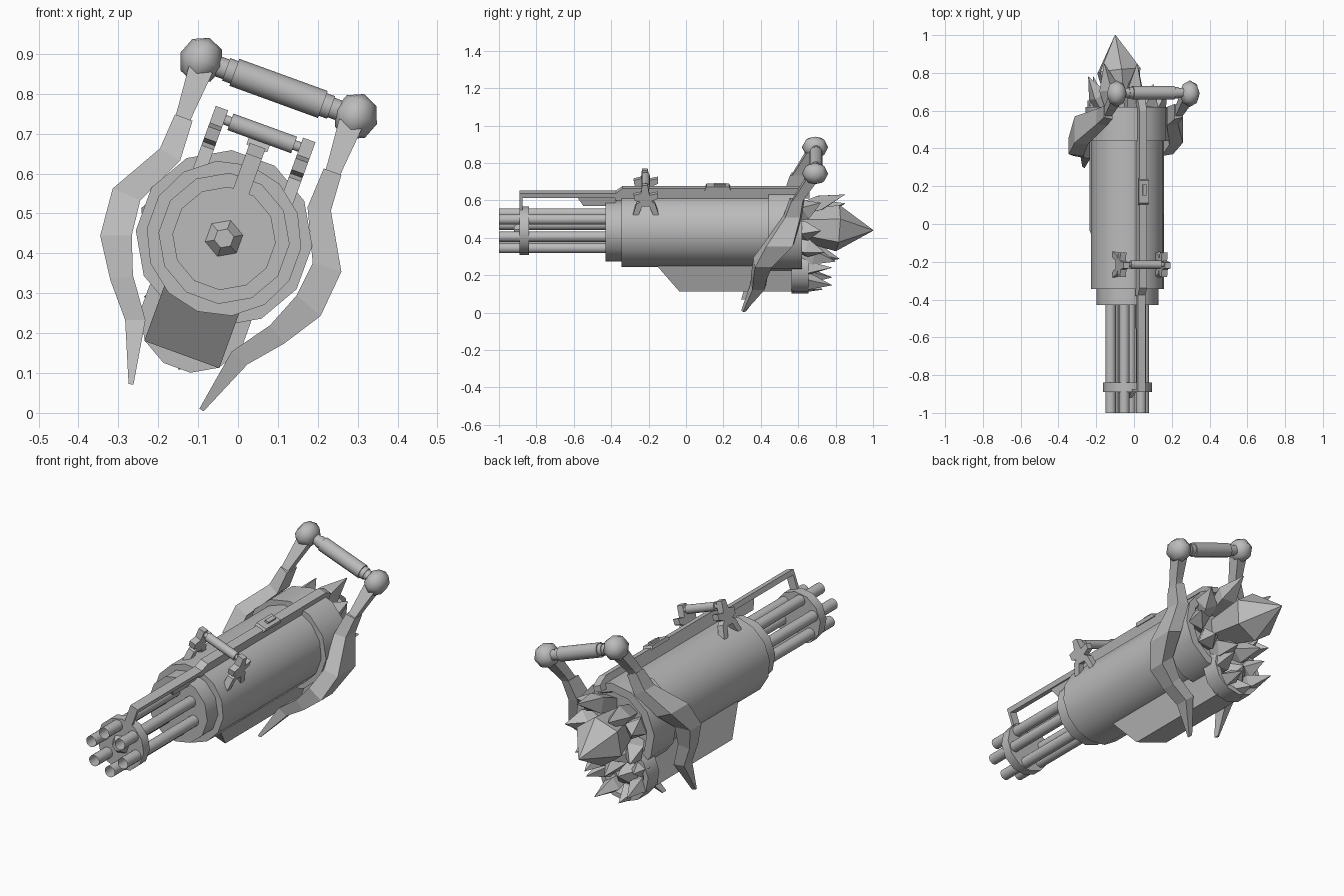
import bpy, bmesh, math
from mathutils import Vector, Matrix

if "Cube" in bpy.data.objects:
    bpy.data.objects.remove(bpy.data.objects["Cube"])

# Everything is built in an upright frame around the barrel axis, then rolled
PLACE = Matrix.Translation((-0.035, 0, 0.4375)) @ Matrix.Rotation(math.radians(20), 4, 'Y')
metal = bpy.data.materials.new("grey_metal")
metal.diffuse_color = (0.5, 0.5, 0.5, 1)
metal.use_nodes = True
metal.node_tree.nodes["Principled BSDF"].inputs["Base Color"].default_value = metal.diffuse_color


def finish(name, bm, smooth=0):
    bmesh.ops.recalc_face_normals(bm, faces=bm.faces)
    bm.transform(PLACE)
    me = bpy.data.meshes.new(name)
    bm.to_mesh(me)
    bm.free()
    me.materials.append(metal)
    ob = bpy.data.objects.new(name, me)
    bpy.context.collection.objects.link(ob)
    if smooth:
        bpy.ops.object.select_all(action='DESELECT')
        ob.select_set(True)
        bpy.context.view_layer.objects.active = ob
        bpy.ops.object.shade_smooth_by_angle(angle=math.radians(smooth))
    return ob


def skin(bm, rings, cap_a=True, cap_b=True):
    """Join equal rings of points with quads."""
    vs = [[bm.verts.new(p) for p in r] for r in rings]
    n = len(vs[0])
    for a, b in zip(vs, vs[1:]):
        for i in range(n):
            bm.faces.new((a[i], a[(i + 1) % n], b[(i + 1) % n], b[i]))
    if cap_a:
        bm.faces.new(vs[0])
    if cap_b:
        bm.faces.new(vs[-1][::-1])


def loft(name, rings, smooth=0, **caps):
    bm = bmesh.new()
    skin(bm, rings, **caps)
    return finish(name, bm, smooth)


def turned(name, profile, n, c=(0, 0), smooth=42, **caps):
    """Round part along y; profile is (y, radius), c is (x, z)."""
    rings = []
    for y, r in profile:
        ang = [2 * math.pi * (i + .5) / n for i in range(n)]
        rings.append([(c[0] + r * math.cos(a), y, c[1] + r * math.sin(a)) for a in ang])
    return loft(name, rings, smooth, **caps)


def cross_bar(name, profile, y, z, n=12):
    """Round part along x; profile is (x, radius)."""
    rings = []
    for x, r in profile:
        ang = [2 * math.pi * i / n for i in range(n)]
        rings.append([(x, y + r * math.cos(a), z + r * math.sin(a)) for a in ang])
    return loft(name, rings, 42)


def prism(name, outline, x0, x1):
    """Side outline (y, z) extruded across x."""
    return loft(name, [[(x, y, z) for y, z in outline] for x in (x0, x1)])


def crystal(bm, base, tip, r, n=5, mid=.5, turn=0.0):
    base, tip = Vector(base), Vector(tip)
    q = (tip - base).to_track_quat('Z', 'Y')
    rings = []
    for t, k in ((0, .6), (mid, 1), (1, .02)):
        c = base.lerp(tip, t)
        rings.append([c + q @ Vector((r * k * math.cos(turn + 6.28319 * i / n),
                                      r * k * math.sin(turn + 6.28319 * i / n), 0))
                      for i in range(n)])
    skin(bm, rings)


# Main body, front step and rear collar
turned("body", [(-.345, .195), (.6, .195)], 14)
turned("front_step", [(-.43, .165), (-.34, .165)], 12)
turned("rear_collar", [(.44, .2), (.44, .222), (.62, .222), (.62, .18), (.56, .15)], 12)

# Six open barrels, their clamp and the hexagonal hub
for k in range(6):
    a = math.radians(60 * k)
    turned("barrel_%d" % (k + 1), [(-1, .0275), (-.42, .0275)], 16,
           (.094 * math.cos(a), .094 * math.sin(a)), cap_a=False)
turned("barrel_clamp", [(-.89, .13), (-.84, .13)], 12)
turned("hub", [(-.87, .048), (-.89, .048), (-.92, .025)], 6, smooth=0)

# Top rail: post, thin front bar, gusset, raised rear bar
W = .021
prism("rail_front", [(-.89, .12), (-.89, .22), (-.37, .22), (-.37, .195),
                     (-.875, .195), (-.875, .12)], -W, W)
prism("rail_gusset", [(-.585, .2), (-.55, .145), (-.4, .145), (-.34, .2)], -.008, .008)
prism("rail_rear", [(-.38, .18), (-.375, .22), (-.34, .247), (.6, .247), (.66, .22),
                    (.66, .19)], -W, W)
prism("rail_catch", [(.1, .24), (.11, .258), (.23, .258), (.24, .24)], -.028, .028)
prism("catch_knob", [(.15, .25), (.15, .268), (.21, .268), (.21, .25)], -.01, .01)

# Small front grip on two forked brackets
fork = [(-.285, .135), (-.255, .135), (-.235, .185), (-.195, .185), (-.175, .135),
        (-.145, .135), (-.165, .2), (-.185, .215), (-.15, .23), (-.15, .26),
        (-.195, .25), (-.205, .305), (-.235, .305), (-.24, .26), (-.28, .25),
        (-.275, .22), (-.245, .21), (-.265, .2)]
for s, side in ((-1, "left"), (1, "right")):
    prism("grip_fork_" + side, fork, s * .1, s * .133)
cross_bar("front_grip", [(-.11, .0125), (-.085, .0125), (-.085, .022), (.085, .022),
                         (.085, .0125), (.11, .0125)], -.215, .28)

# Large carrying handle
cross_bar("carry_handle", [(-.19, .026), (-.14, .026), (-.14, .03), (-.118, .03),
                           (-.118, .036), (.118, .036), (.118, .03), (.14, .03),
                           (.14, .026), (.19, .026)], .695, .4)

# Curved side arms: outer x z, inner x z, front y, back y
arm = [(.222, .25, .175, .25, .555, .635),
       (.228, .157, .17, .145, .52, .62),
       (.305, .022, .23, .018, .42, .58),
       (.294, -.10, .22, -.072, .36, .47),
       (.232, -.196, .183, -.165, .35, .44),
       (.163, -.277, .115, -.26, .345, .43),
       (.10, -.425, .088, -.422, .295, .325)]
for s, side in ((-1, "left"), (1, "right")):
    rings = [[(s * ox, y0 + .01, oz), (s * ix, y0, iz), (s * ix, y1, iz), (s * ox, y1 - .01, oz)]
             for ox, oz, ix, iz, y0, y1 in arm]
    loft("arm_" + side, rings)
    # slim post between arm and joint
    loft("handle_post_" + side,
         [[(s * (.2 + dx), y + dy, z) for dx, dy in
           ((-w, -d), (w, -d), (w, d), (-w, d))]
          for w, d, y, z in ((.019, .028, .59, .235), (.021, .028, .61, .27), (.031, .034, .68, .38))])
    # faceted joint
    bm = bmesh.new()
    bmesh.ops.create_uvsphere(bm, u_segments=8, v_segments=4, radius=1)
    bm.transform(Matrix.Translation((s * .206, .69, .4)) @ Matrix.Diagonal((.056, .07, .06, 1)))
    finish("handle_joint_" + side, bm, 50)

# Ammunition box with sloped front, and the round cup behind it
prism("lower_box", [(-.19, -.12), (-.15, -.17), (-.035, -.31), (.58, -.31), (.58, -.12)],
      -.1, .1)
turned("lower_cup", [(.565, .12), (.565, .14), (.655, .14), (.655, .115), (.6, .1)], 12, (0, -.21))

# Big rear crystal and the spikes around it
bm = bmesh.new()
crystal(bm, (-.03, .58, .02), (-.061, 1.0, -.02), .125, 6, .55, .3)
finish("main_crystal", bm)
bm = bmesh.new()
spikes = [(20, .21, .72), (65, .21, .72), (95, .2, .85), (150, .19, .85),
          (180, .22, .78), (225, .2, .76), (262, .17, .82), (305, .17, .8), (340, .18, .74)]
for i, (deg, r, y) in enumerate(spikes):
    a = math.radians(deg)
    c, s = math.cos(a), math.sin(a)
    crystal(bm, (.1 * c, .55, .1 * s), (r * c, y, r * s), .055, 4, .55, i)
finish("crystal_spikes", bm)

# Jagged shards in the lower cup
bm = bmesh.new()
for i in range(7):
    a = math.radians(20 + i * 360 / 7)
    c, s = math.cos(a), math.sin(a)
    crystal(bm, (.08 * c, .58, -.21 + .08 * s),
            (.12 * c, .78 - .05 * (i % 2), -.21 + .12 * s), .045, 4, .4, a)
crystal(bm, (0, .58, -.21), (0, .7, -.21), .08, 5, .4)
finish("cup_shards", bm)
